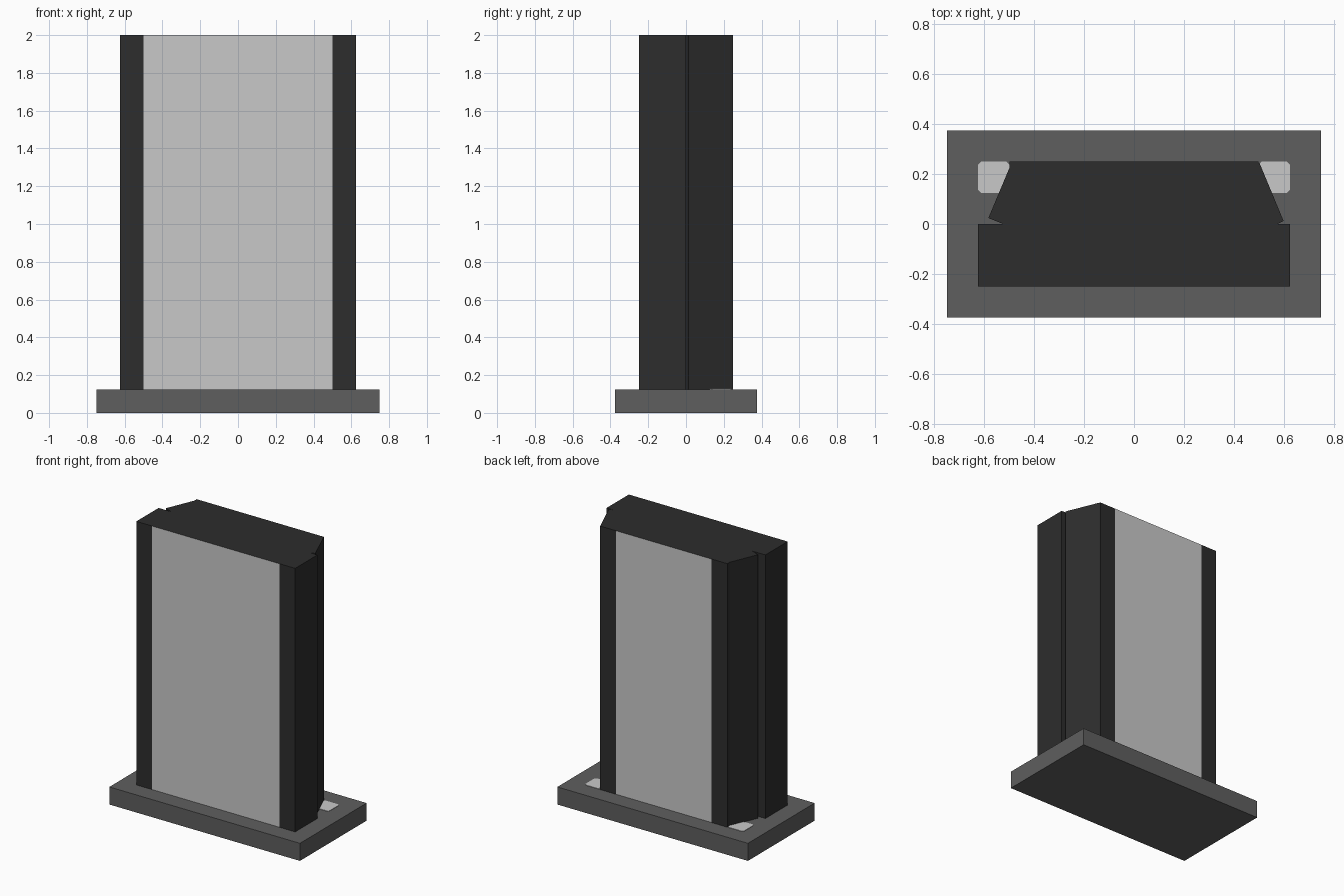
import bpy
import bmesh

cube = bpy.data.objects.get("Cube")
if cube:
    bpy.data.objects.remove(cube, do_unlink=True)


def make_material(name, value):
    mat = bpy.data.materials.new(name)
    mat.use_nodes = True
    colour = (value, value, value, 1.0)
    mat.diffuse_color = colour
    mat.node_tree.nodes["Principled BSDF"].inputs["Base Color"].default_value = colour
    return mat


charcoal = make_material("charcoal", 0.026)
stone_grey = make_material("stone grey", 0.114)
pale_grey = make_material("pale grey", 0.584)


def prism(name, outline, z0, z1, materials, edge_materials=None):
    """Extrude a counter-clockwise outline; edge_materials maps side index to slot."""
    bm = bmesh.new()
    low = [bm.verts.new((x, y, z0)) for x, y in outline]
    high = [bm.verts.new((x, y, z1)) for x, y in outline]
    bm.faces.new(low[::-1])
    bm.faces.new(high)
    for i in range(len(outline)):
        j = (i + 1) % len(outline)
        side = bm.faces.new((low[i], low[j], high[j], high[i]))
        side.material_index = (edge_materials or {}).get(i, 0)
    mesh = bpy.data.meshes.new(name)
    bm.to_mesh(mesh)
    bm.free()
    for mat in materials:
        mesh.materials.append(mat)
    obj = bpy.data.objects.new(name, mesh)
    bpy.context.collection.objects.link(obj)
    return obj


def rectangle(x0, x1, y0, y1):
    return [(x0, y0), (x1, y0), (x1, y1), (x0, y1)]


# Plinth
prism("plinth", rectangle(-0.75, 0.75, -0.375, 0.375), 0, 0.125, [stone_grey])

# Upright slab: straight front half, slanted side wings behind, pale panel on both faces
slab_outline = [
    (-0.625, -0.25), (-0.5, -0.25), (0.5, -0.25), (0.625, -0.25),
    (0.625, 0), (0.575, 0), (0.6, 0.012), (0.504, 0.243), (0.5, 0.242),
    (0.5, 0.25), (0.375, 0.25), (-0.375, 0.25), (-0.5, 0.25),
    (-0.5, 0.224), (-0.584, 0.024), (-0.524, 0), (-0.625, 0),
]
prism("slab", slab_outline, 0.125, 2.0, [charcoal, pale_grey], {1: 1, 10: 1})

# Pale lamps set in the rear corners of the plinth, with clipped corners
c = 0.012
for name, x0, x1 in (("right_lamp", -0.625, -0.5), ("left_lamp", 0.5, 0.625)):
    y0, y1 = 0.125, 0.25
    lamp_outline = [
        (x0 + c, y0), (x1 - c, y0), (x1, y0 + c), (x1, y1 - c),
        (x1 - c, y1), (x0 + c, y1), (x0, y1 - c), (x0, y0 + c),
    ]
    prism(name, lamp_outline, 0.124, 0.128, [pale_grey])
